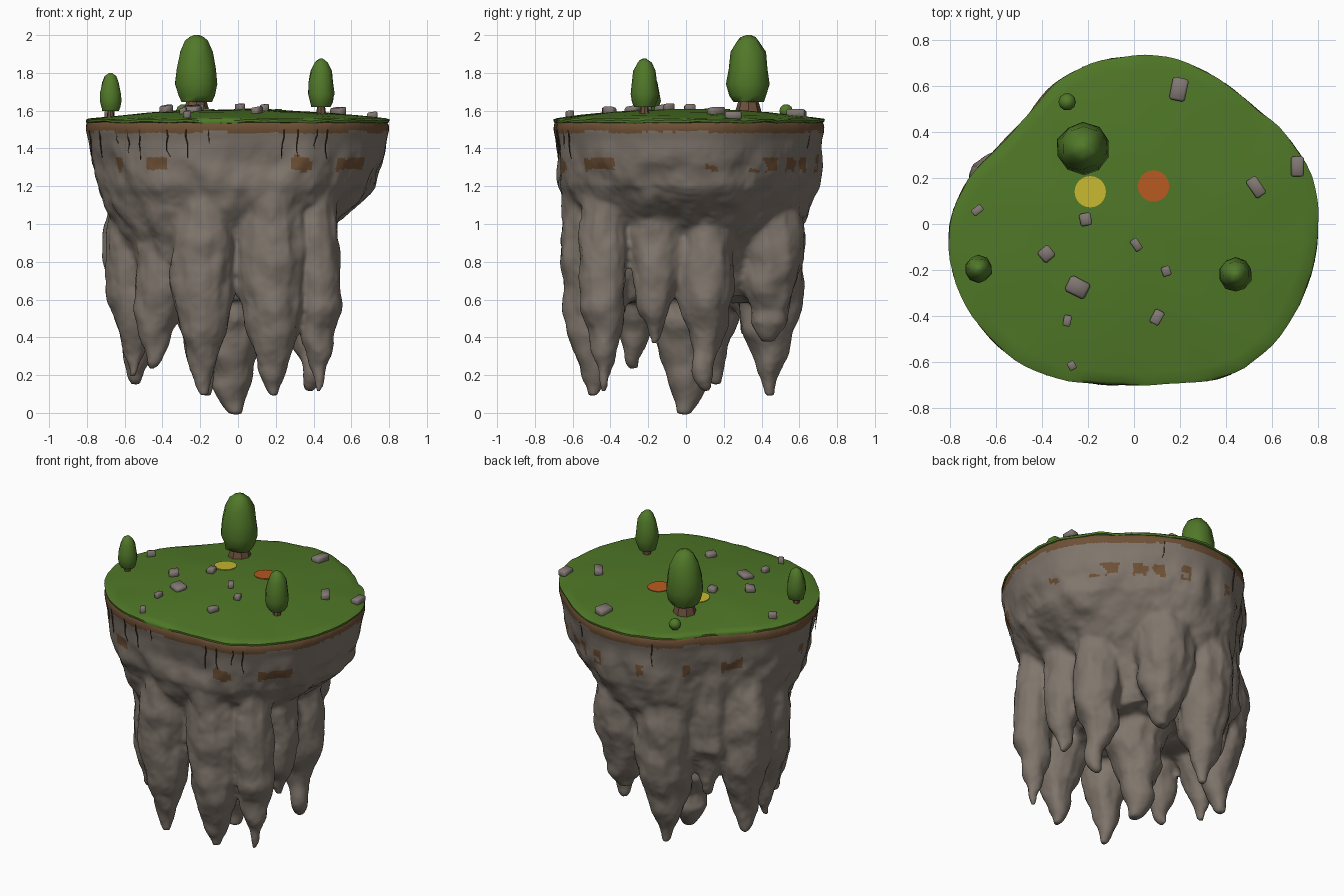
import bpy, bmesh, math, random
from mathutils import Vector, noise

if "Cube" in bpy.data.objects:
    bpy.data.objects.remove(bpy.data.objects["Cube"])

random.seed(4)


def mat(name, r, g, b):
    m = bpy.data.materials.new(name)
    m.diffuse_color = (r, g, b, 1)
    m.use_nodes = True
    m.node_tree.nodes["Principled BSDF"].inputs["Base Color"].default_value = m.diffuse_color
    return m


GRASS = mat("grass green", .078, .185, .02)
LEAF = mat("leaf green", .082, .19, .022)
ROCK = mat("cliff rock", .215, .18, .15)
DIRT = mat("dirt brown", .155, .08, .036)
BARK = mat("bark brown", .15, .08, .045)
STONE = mat("stone grey", .22, .185, .17)
ROOT = mat("root dark brown", .05, .03, .018)
YELLOW = mat("yellow patch", .56, .47, .03)
ORANGE = mat("orange patch", .47, .1, .015)

# Island outline: radius at every 15 degrees
RADII = [.80, .80, .765, .728, .729, .738, .73, .72, .70, .66, .68, .745,
         .80, .815, .805, .79, .758, .718, .70, .715, .77, .795, .80, .80]


def radius(a):
    t = (a / math.radians(15)) % 24
    i, f = int(t), t % 1
    p0, p1, p2, p3 = (RADII[(i + k) % 24] for k in (-1, 0, 1, 2))
    return p1 + .5 * f * (p2 - p0 + f * (2 * p0 - 5 * p1 + 4 * p2 - p3 + f * (3 * (p1 - p2) + p3 - p0)))


def ground(x, y):
    q = math.hypot(x, y) / radius(math.atan2(y, x))
    return 1.556 + .052 * (1 - q * q) + .006 * noise.noise(Vector((x * 4, y * 4, 0)))


def circle(x, y, z, r, n, turn=0):
    return [(x + r * math.cos(turn + 2 * math.pi * i / n), y + r * math.sin(turn + 2 * math.pi * i / n), z)
            for i in range(n)]


def loft(bm, rings):
    """Closed skin through equal-sized rings of points."""
    vs = [[bm.verts.new(p) for p in ring] for ring in rings]
    n = len(vs[0])
    for a, b in zip(vs, vs[1:]):
        for i in range(n):
            bm.faces.new((a[i], a[(i + 1) % n], b[(i + 1) % n], b[i]))
    bm.faces.new(vs[0])
    bm.faces.new(vs[-1])


def finish(bm, name, *mats, smooth=None):
    bmesh.ops.recalc_face_normals(bm, faces=bm.faces)
    me = bpy.data.meshes.new(name)
    bm.to_mesh(me)
    bm.free()
    for m in mats:
        me.materials.append(m)
    ob = bpy.data.objects.new(name, me)
    bpy.context.collection.objects.link(ob)
    bpy.ops.object.select_all(action='DESELECT')
    bpy.context.view_layer.objects.active = ob
    ob.select_set(True)
    if smooth:
        bpy.ops.object.shade_smooth_by_angle(angle=math.radians(smooth))
    return ob


def outline(z, sx=1, sy=1, ox=0, n=96):
    return [(ox + sx * radius(a) * math.cos(a), sy * radius(a) * math.sin(a), z)
            for a in (2 * math.pi * i / n for i in range(n))]


# Cliff: overhanging upper body plus hanging rock spikes, fused together
bm = bmesh.new()
loft(bm, [outline(*r) for r in [
    (1.548, .995, .995), (1.5, 1.003, 1.003), (1.45, .985, .985), (1.32, .96, .965), (1.2, .915, .95, -.01),
    (1.12, .85, .91, -.03), (1.04, .77, .86, -.06), (.95, .69, .8, -.09), (.8, .58, .7, -.09), (.6, .45, .55, -.07)]])
SPIKES = [  # x, y, tip height, radius
    (-.53, -.04, .19, .16), (-.52, .15, .16, .17), (-.18, -.48, .09, .165), (.18, -.48, .09, .178),
    (.41, -.43, .11, .12), (.36, .1, .12, .15), (-.16, .44, .09, .18), (.13, .43, .38, .185),
    (-.03, 0, -.01, .2), (.39, -.16, .36, .14), (-.38, -.27, .24, .155), (-.37, .31, .42, .15)]
for k, (x, y, tip, r) in enumerate(SPIKES):
    rings = []
    for f, s in [(0, .14), (.05, .23), (.12, .37), (.2, .54), (.3, .74), (.42, .92), (.52, 1), (.7, 1.04), (1, .95)]:
        w = noise.noise(Vector((k * 3.7, f * 7, 1))) * .025
        lean = -.12 * max(0, .5 - f) if k == 10 else 0
        rings.append(circle(x * (1 + .05 * (1 - f)) + w + lean, y * (1 + .02 * (1 - f)) - w, tip + f * (1.2 - tip),
                            r * s * (1.4 if k in (7, 8) and f < .2 else 1), 12))
    loft(bm, rings)
cliff = finish(bm, "cliff", ROCK, DIRT)
mod = cliff.modifiers.new("fuse", 'REMESH')
mod.mode, mod.voxel_size = 'VOXEL', .016
bpy.ops.object.modifier_apply(modifier="fuse")
mod = cliff.modifiers.new("soften", 'SMOOTH')
mod.factor, mod.iterations = .5, 4
bpy.ops.object.modifier_apply(modifier="soften")
# Craggy surface, dirt rim and dirt patches
PATCHES = [(-46, -30), (-67, -58), (8, 13), (28, 66), (74, 79), (100, 104), (123, 127), (144, 156),
           (-174, -170), (-147, -142), (-130, -121)]  # angle ranges in degrees
me = cliff.data
normals = [v.normal.copy() for v in me.vertices]
for v, nrm in zip(me.vertices, normals):
    p = v.co.copy()
    p.z *= .75
    d = .022 * noise.noise(p * 5) + .016 * noise.noise(p * 11) + .006 * abs(noise.noise(p * 22))
    v.co += nrm * d * max(.15, min(1, (1.47 - v.co.z) * 6, .3 + v.co.z * 3))
for f in me.polygons:
    c = f.center
    deg = math.degrees(math.atan2(c.y, c.x))
    rim = c.z > 1.484 + .025 * noise.noise(Vector((c.x * 4, c.y * 4, 2)))
    blot = noise.noise(Vector((c.x * 11, c.y * 11, c.z * 14)))
    patch = 1.28 + .03 * blot < c.z < 1.35 + .03 * blot and blot > -.25 and any(a < deg < b for a, b in PATCHES)
    f.material_index = 1 if rim or patch else 0
me.shade_smooth()

# Grass cap, gently domed and tucked into the dirt rim
bm = bmesh.new()
rings = []
for q in (.03, .2, .4, .6, .8, .92, .98):
    rings.append([(x, y, ground(x, y)) for x, y, z in outline(0, q, q)])
rings += [outline(1.55, 1.0, 1.0), outline(1.538, .998, .998), outline(1.522, .95, .95)]
for ring in rings[-3:-1]:  # ragged lower lip
    ring[:] = [(x * (1 + .5 * w), y * (1 + .5 * w), z + .6 * w) for x, y, z in ring
               for w in [.02 * noise.noise(Vector((x * 9, y * 9, 3)))]]
loft(bm, rings)
finish(bm, "grass_cap", GRASS, smooth=50)

# Flat coloured patches on the grass
for name, x, y, m in [("yellow_patch", -.19, .14, YELLOW), ("orange_patch", .085, .165, ORANGE)]:
    bm = bmesh.new()
    pts = circle(x, y, 0, .068, 24)
    loft(bm, [[(a, b, ground(a, b) + h) for a, b, _ in pts] for h in (-.004, .004)])
    finish(bm, name, m)

# Trees: rounded crown on a flared trunk (x, y, crown bottom, top, crown radius, trunk radius)
TREES = [(-.22, .33, 1.645, 2.0, .115, .075), (-.675, -.195, 1.597, 1.8, .06, .02), (.44, -.22, 1.62, 1.875, .073, .027)]
for i, (x, y, z0, z1, r, tr) in enumerate(TREES, 1):
    bm = bmesh.new()
    loft(bm, [[(px + .05 * r * random.uniform(-1, 1), py + .05 * r * random.uniform(-1, 1), pz)
               for px, py, pz in circle(x, y, z0 + f * (z1 - z0), r * s, 10, .3)]
              for f, s in [(0, .72), (.1, .86), (.27, 1), (.5, .92), (.75, .77), (.92, .5), (.97, .3), (1, .1)]])
    finish(bm, f"tree_crown_{i}", LEAF, smooth=60)
    bm = bmesh.new()
    g = ground(x, y)
    loft(bm, [circle(x, y, g - .02, tr, 8), circle(x, y, g + .012, tr * .9, 8), circle(x, y, z0 + .02, tr * .65, 8)])
    finish(bm, f"tree_trunk_{i}", BARK, smooth=35)

# Small bush
bm = bmesh.new()
loft(bm, [circle(-.29, .53, 1.585 + h, r, 10)
          for h, r in [(-.02, .02), (0, .034), (.015, .038), (.035, .03), (.048, .012)]])
finish(bm, "bush", LEAF, smooth=60)

# Scattered stones: chamfered blocks (x, y, width, length, turn)
STONES = [(.195, .585, .07, .1, -.2), (.71, .25, .055, .088, 0), (.53, .16, .052, .09, .6), (-.68, .06, .032, .05, -.9),
          (-.21, .02, .05, .055, .2), (-.38, -.13, .06, .06, .7), (.01, -.09, .034, .055, .6), (.14, -.205, .038, .043, .3),
          (-.245, -.275, .075, .095, 1.1), (-.29, -.42, .033, .048, -.2), (.1, -.405, .045, .064, -.5), (-.27, -.615, .033, .038, .5)]
bm = bmesh.new()
for x, y, w, l, turn in STONES:
    h = random.uniform(.036, .05)
    vs = bmesh.ops.create_cube(bm, size=1)["verts"]
    c, s = math.cos(turn), math.sin(turn)
    for v in vs:
        a, b = v.co.x * w, v.co.y * l
        v.co = Vector((x + a * c - b * s, y + a * s + b * c, ground(x, y) + .01 + v.co.z * h + a * .15))
    edges = list({e for v in vs for e in v.link_edges})
    bmesh.ops.bevel(bm, geom=edges, offset=w * .14, segments=1, affect='EDGES')
finish(bm, "stones", STONE, smooth=60)

# Thin roots hanging below the rim
bm = bmesh.new()
for deg in (196, 203, 214, 222, 230, 238, 246, 256, 290, 296, 301, 306, 65, 110):
    a = math.radians(deg + random.uniform(-2, 2))
    length = random.uniform(.09, .18)
    rings = []
    for k in range(5):
        f = k / 4
        b = a + .02 * f * random.uniform(-1, 1)
        r = radius(b) * (.995 - .018 * f)
        rings.append(circle(r * math.cos(b), r * math.sin(b), 1.5 - f * length, .006 * (1 - .75 * f), 5))
    loft(bm, rings)
finish(bm, "roots", ROOT)
